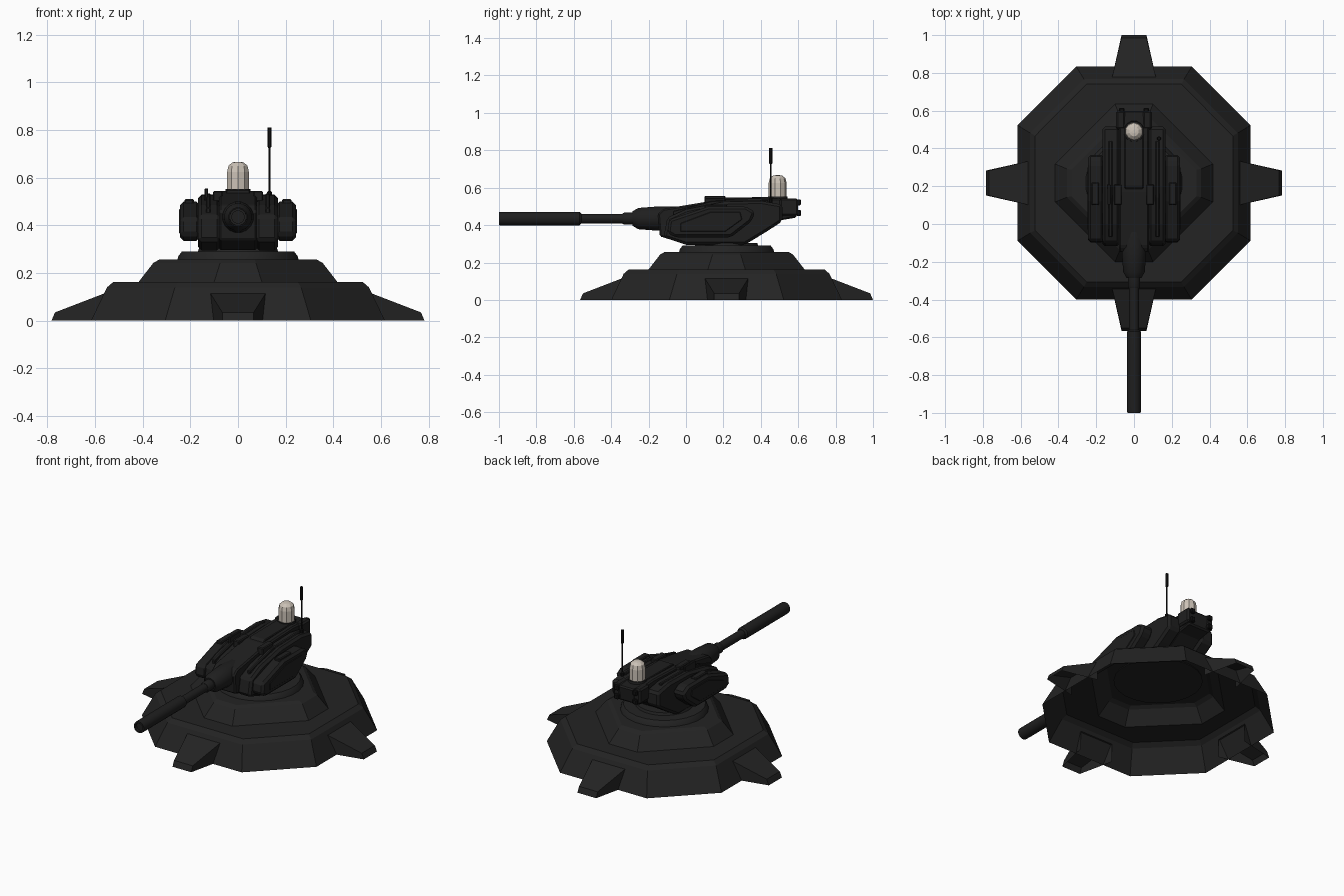
import bpy, bmesh, math
from mathutils import Matrix, Vector

if "Cube" in bpy.data.objects:
    bpy.data.objects.remove(bpy.data.objects["Cube"], do_unlink=True)

CY = 0.217  # centre of the base along y
AXIS_Z = 0.435  # height of the gun axis


def material(name, r, g, b):
    m = bpy.data.materials.new(name)
    m.use_nodes = True
    m.diffuse_color = (r, g, b, 1)
    m.node_tree.nodes["Principled BSDF"].inputs["Base Color"].default_value = (r, g, b, 1)
    return m


BASE = material("charcoal", 0.017, 0.017, 0.017)
HULL = material("dark grey", 0.0135, 0.0135, 0.0135)
BLACK = material("black", 0.006, 0.006, 0.006)
LAMP = material("warm white", 0.6, 0.54, 0.47)


def finish(name, bm, mat, bevel=0, smooth=False):
    bmesh.ops.recalc_face_normals(bm, faces=bm.faces)
    mesh = bpy.data.meshes.new(name)
    bm.to_mesh(mesh)
    bm.free()
    mesh.materials.append(mat)
    ob = bpy.data.objects.new(name, mesh)
    bpy.context.collection.objects.link(ob)
    if bevel:
        mod = ob.modifiers.new("edge_bevel", "BEVEL")
        mod.width, mod.segments, mod.limit_method = bevel, 1, "ANGLE"
    if smooth:
        bpy.ops.object.select_all(action="DESELECT")
        ob.select_set(True)
        bpy.context.view_layer.objects.active = ob
        bpy.ops.object.shade_smooth_by_angle(angle=math.radians(35))
    return ob


def loft(bm, rings, cap_start=True, cap_end=True):
    """Skin a list of vertex rings with equal counts."""
    loops = [[bm.verts.new(p) for p in ring] for ring in rings]
    n = len(loops[0])
    for a, b in zip(loops, loops[1:]):
        for i in range(n):
            j = (i + 1) % n
            bm.faces.new((a[i], a[j], b[j], b[i]))
    if cap_start:
        bm.faces.new(loops[0][::-1])
    if cap_end:
        bm.faces.new(loops[-1])


def octagon(a, b, z):
    """Octagon reaching a from the centre, with sides of half length b."""
    pts = [(a, -b), (a, b), (b, a), (-b, a), (-a, b), (-a, -b), (-b, -a), (b, -a)]
    return [(x, y + CY, z) for x, y in pts]


def lathe(name, profile, origin, mat, axis="Z", sides=16, smooth=True):
    """Turn (radius, distance) pairs round an axis through origin."""
    bm = bmesh.new()
    rings = []
    for r, d in profile:
        ring = []
        for i in range(sides):
            t = math.tau * (i + 0.5) / sides
            c, s = r * math.cos(t), r * math.sin(t)
            p = Vector((c, s, d)) if axis == "Z" else Vector((c, d, s))
            ring.append(p + Vector(origin))
        rings.append(ring)
    loft(bm, rings)
    return finish(name, bm, mat, smooth=smooth)


def slab(name, profile, x0, x1, mat, bevel=0.008, mirror=False):
    """Extrude a (y, z) profile along x."""
    bm = bmesh.new()
    for s in ((1, -1) if mirror else (1,)):
        loft(bm, [[(s * x, y, z) for y, z in profile] for x in (x0, x1)])
    return finish(name, bm, mat, bevel)


def box(name, x, y, z, mat, bevel=0.005, mirror=False):
    profile = [(y[0], z[0]), (y[1], z[0]), (y[1], z[1]), (y[0], z[1])]
    return slab(name, profile, x[0], x[1], mat, bevel, mirror)


# Stepped hollow base
bm = bmesh.new()
loft(bm, [octagon(0.617, 0.306, 0), octagon(0.55, 0.265, 0.14),
          octagon(0.523, 0.25, 0.163), octagon(0.417, 0.10, 0.163),
          octagon(0.355, 0.075, 0.243), octagon(0.33, 0.07, 0.257)], cap_start=False)
finish("base", bm, BASE)

# Four tapered feet, open underneath
bm = bmesh.new()
for k in range(4):
    turn = Matrix.Translation((0, CY, 0)) @ Matrix.Rotation(k * math.pi / 2, 4, "Z")
    sections = [(0.555, 0.555, 0.117, 0.117), (0.783, 0.768, 0.066, 0.035)]
    rings = [[turn @ Vector(p) for p in ((low, -w, 0), (top, -w, h), (top, w, h), (low, w, 0))]
             for low, top, w, h in sections]
    inner, outer = [[bm.verts.new(p) for p in ring] for ring in rings]
    for i in range(3):
        bm.faces.new((inner[i], inner[i + 1], outer[i + 1], outer[i]))
    bm.faces.new(outer)
finish("feet", bm, BASE)

# Turntable
lathe("turntable", [(0.258, 0.25), (0.252, 0.272), (0.238, 0.29), (0.17, 0.29), (0.165, 0.305)],
      (0, CY, 0), BASE, sides=24)

# Turret: central body, side cheeks and outer pods
slab("turret_core", [(-0.14, 0.34), (0.0, 0.297), (0.31, 0.297), (0.5, 0.425), (0.59, 0.44),
                     (0.6, 0.535), (0.44, 0.545), (0.17, 0.535), (-0.12, 0.487), (-0.15, 0.46)],
     -0.08, 0.08, HULL)
slab("turret_cheeks", [(-0.12, 0.335), (0.0, 0.295), (0.315, 0.295), (0.43, 0.365), (0.515, 0.42),
                       (0.515, 0.51), (0.4, 0.53), (0.2, 0.525), (0.0, 0.485), (-0.1, 0.44)],
     0.075, 0.167, HULL, 0.014, True)
slab("side_pods", [(-0.1, 0.36), (-0.06, 0.335), (0.24, 0.335), (0.35, 0.42), (0.37, 0.47),
                   (0.32, 0.5), (0.12, 0.5), (-0.09, 0.43)],
     0.16, 0.243, HULL, 0.014, True)
slab("pod_covers", [(-0.03, 0.365), (0.21, 0.365), (0.3, 0.43), (0.29, 0.47), (0.13, 0.47), (-0.03, 0.41)],
     0.24, 0.247, HULL, 0.003, True)

# Roof fittings
slab("roof_plate", [(0.18, 0.53), (0.5, 0.535), (0.5, 0.55), (0.2, 0.548)], -0.05, 0.05, HULL, 0.004)
slab("roof_rails", [(-0.07, 0.44), (0.15, 0.5), (0.44, 0.51), (0.44, 0.535), (0.14, 0.53), (-0.07, 0.475)],
     0.115, 0.135, HULL, 0.004, True)
box("hatches", (0.065, 0.105), (0.1, 0.21), (0.5, 0.545), HULL, mirror=True)
box("sight", (-0.14, -0.125), (0.1, 0.21), (0.5, 0.556), HULL, 0.003)
box("pod_top_blocks", (0.185, 0.225), (0.1, 0.22), (0.48, 0.51), HULL, mirror=True)

# Rear stowage
box("rear_boxes", (0.045, 0.095), (0.5, 0.6), (0.45, 0.543), HULL, 0.01, True)
for z in (0.465, 0.522):
    box("rear_pegs", (0.05, 0.08), (0.59, 0.615), (z - 0.016, z + 0.016), BLACK, 0.005, True)

# Gun mantlet and barrel
gun = (0, 0, AXIS_Z)
lathe("mantlet", [(0.04, -0.285), (0.058, -0.255), (0.066, -0.15), (0.066, 0.0), (0.05, 0.05)],
      gun, HULL, "Y")
lathe("barrel_collar", [(0.028, -0.34), (0.033, -0.33), (0.033, -0.28)], gun, HULL, "Y")
lathe("barrel", [(0.026, -0.58), (0.026, -0.28)], gun, HULL, "Y")
lathe("barrel_sleeve", [(0.026, -0.985), (0.026, -1.0), (0.036, -1.0), (0.037, -0.99),
                        (0.037, -0.57), (0.028, -0.56)], gun, HULL, "Y")

# Beacon lamp
lathe("beacon_mount", [(0.058, 0.53), (0.054, 0.553)], (0, 0.49, 0), HULL, sides=12)
lathe("beacon", [(0.048, 0.545), (0.048, 0.625), (0.042, 0.65), (0.026, 0.664), (0.01, 0.667)],
      (0, 0.49, 0), LAMP, sides=10, smooth=False)

# Antenna
lathe("antenna", [(0.011, 0.5), (0.011, 0.54), (0.005, 0.545), (0.005, 0.725), (0.009, 0.73), (0.009, 0.812)],
      (0.132, 0.453, 0), BLACK, sides=8)
